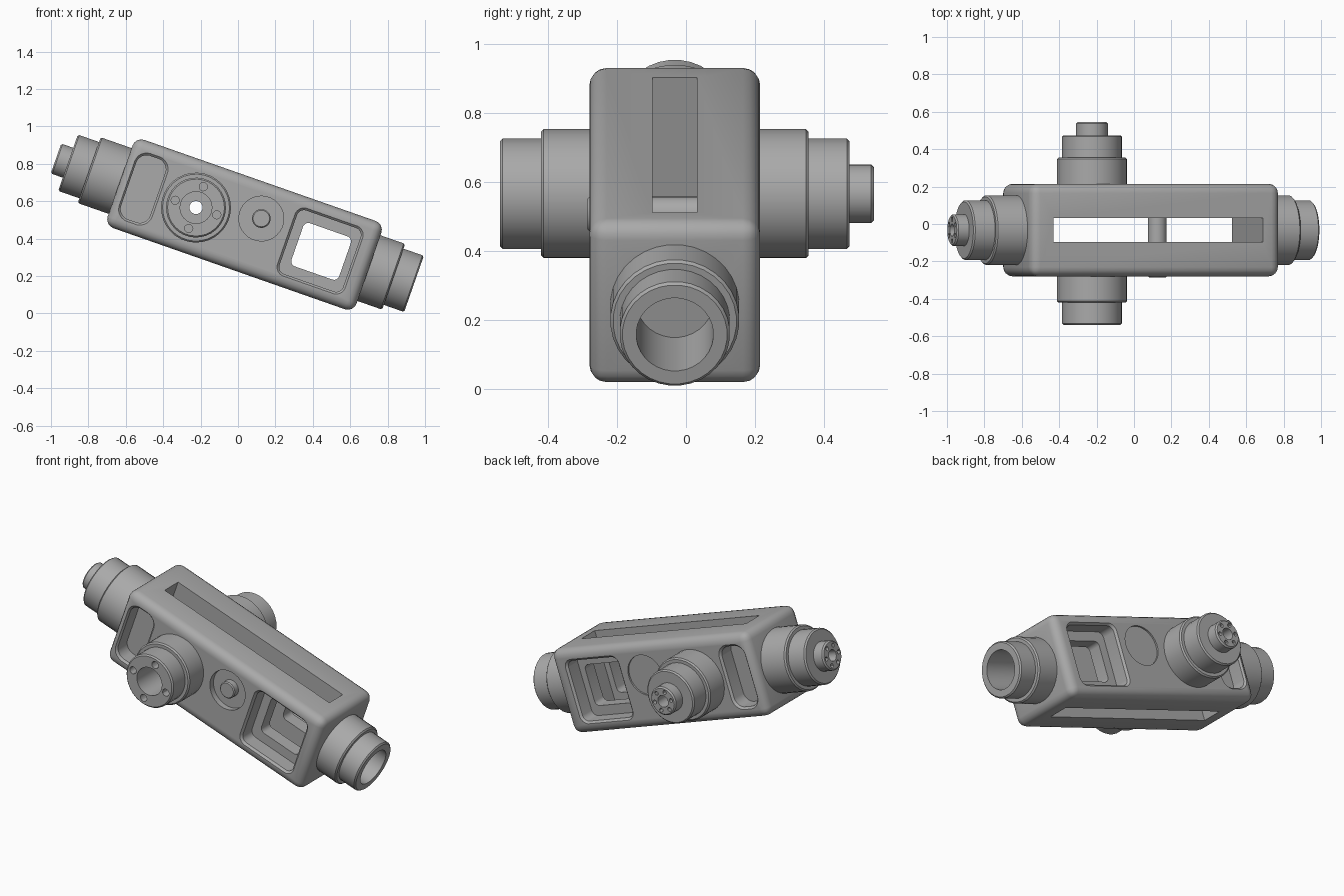
import bpy, bmesh
from math import cos, sin, pi, radians, copysign
from mathutils import Matrix

cube = bpy.data.objects.get("Cube")
if cube:
    bpy.data.objects.remove(cube, do_unlink=True)

mat = bpy.data.materials.new("machined grey")
mat.use_nodes = True
grey = (0.4, 0.4, 0.4, 1)
mat.diffuse_color = grey
mat.node_tree.nodes["Principled BSDF"].inputs["Base Color"].default_value = grey

# Everything is built level around the origin, then tilted into place
PLACE = Matrix.Translation((0.035, -0.0325, 0.475)) @ Matrix.Rotation(radians(19.3), 4, 'Y')
LENGTH, WIDTH, HEIGHT = 1.41, 0.495, 0.50
SIDE, END = WIDTH / 2, LENGTH / 2


def add_object(name, bm):
    bmesh.ops.recalc_face_normals(bm, faces=bm.faces)
    mesh = bpy.data.meshes.new(name)
    bm.to_mesh(mesh)
    bm.free()
    mesh.materials.append(mat)
    ob = bpy.data.objects.new(name, mesh)
    bpy.context.collection.objects.link(ob)
    return ob


def loft(name, sections, axis, sign=1, centre=(0, 0), n=32):
    """Sections are (distance, width, height, corner radius) along an axis."""
    bm = bmesh.new()
    rings = []
    for t, w, h, r in sections:
        ring = []
        for i in range(n):
            a = 2 * pi * (i + 0.5) / n
            p = centre[0] + copysign(w / 2 - r, cos(a)) + r * cos(a)
            q = centre[1] + copysign(h / 2 - r, sin(a)) + r * sin(a)
            d = sign * t
            co = {'X': (d, p, q), 'Y': (p, d, q), 'Z': (p, q, d)}[axis]
            ring.append(bm.verts.new(co))
        rings.append(ring)
    for lo, hi in zip(rings, rings[1:]):
        for i in range(n):
            j = (i + 1) % n
            bm.faces.new((lo[i], lo[j], hi[j], hi[i]))
    bm.faces.new(rings[0])
    bm.faces.new(rings[-1])
    return add_object(name, bm)


def turned(name, start, steps, axis, sign=1, centre=(0, 0), edge=0.0, n=32):
    """Stepped round part; steps are (radius, end distance)."""
    profile = []
    for r, end in steps:
        profile.append((start, r))
        if edge:
            profile += [(end - edge, r), (end, r - edge)]
        else:
            profile.append((end, r))
        start = end
    return loft(name, [(t, 2 * r, 2 * r, r) for t, r in profile], axis, sign, centre, n)


def cut(cutter, *targets):
    cutter.hide_render = True
    for ob in targets:
        mod = ob.modifiers.new("cut", 'BOOLEAN')
        mod.operation = 'DIFFERENCE'
        mod.solver = 'EXACT'
        mod.object = cutter
        bpy.context.view_layer.objects.active = ob
        bpy.ops.object.modifier_apply(modifier=mod.name)
    bpy.data.objects.remove(cutter, do_unlink=True)


def bolt_circle(target, count, ring, r, face, depth, axis, sign, centre=(0, 0)):
    for i in range(count):
        a = 2 * pi * i / count
        c = (centre[0] + ring * cos(a), centre[1] + ring * sin(a))
        cut(turned("bolt_cutter", face - depth, [(r, face + 0.05)], axis, sign, c, n=12), target)


def pocket(target, u, w, h, r, depth, sign):
    """Rounded pocket with a softened rim in one side of the body."""
    rim = 0.012
    sections = [(SIDE - depth, w, h, r), (SIDE - rim, w, h, r),
                (SIDE + rim, w + 4 * rim, h + 4 * rim, r + 2 * rim)]
    cut(loft("pocket_cutter", sections, 'Y', sign, (u, 0)), target)


# Rounded box body
bm = bmesh.new()
bmesh.ops.create_cube(bm, size=1)
bmesh.ops.scale(bm, vec=(LENGTH, WIDTH, HEIGHT), verts=bm.verts)
bmesh.ops.bevel(bm, geom=bm.edges[:], offset=0.05, segments=4, profile=0.5, affect='EDGES')
body = add_object("body", bm)

# Stepped collars on the two ends and the two sides
HUB = (-0.275, 0)
BIG, MID, STUB = 0.187, 0.16, 0.085
right_collar = turned("left_end_socket", END - 0.03, [(BIG, 0.845), (MID, 0.96)], 'X', 1, edge=0.008)
left_collar = turned("right_end_collar", END - 0.03, [(BIG, 0.88), (MID, 1.0), (STUB, 1.068)],
                     'X', -1, edge=0.008)
front_collar = turned("front_socket", SIDE - 0.012, [(BIG, 0.388), (MID, 0.507)], 'Y', -1, HUB, 0.008)
back_collar = turned("back_collar", SIDE - 0.012, [(BIG, 0.388), (MID, 0.507), (STUB, 0.577)],
                     'Y', 1, HUB, 0.008)

# Long slot straight down through the body
cut(loft("slot_cutter", [(-0.3, 1.185, 0.13, 0), (0.3, 1.185, 0.13, 0)], 'Z', 1, (0.0125, 0), 4), body)

# Side pockets, window recesses and the window opening
for s in (-1, 1):
    pocket(body, -0.574, 0.165, 0.36, 0.06, 0.1, s)
    pocket(body, 0.428, 0.36, 0.36, 0.04, 0.1, s)
cut(loft("window_cutter", [(-0.3, 0.27, 0.245, 0.03), (0.3, 0.27, 0.245, 0.03)], 'Y', 1, (0.434, 0)), body)

# Cross pin in its shallow round recesses
PIN = (0.074, 0.06)
cut(turned("recess_cutter", SIDE - 0.035, [(0.12, 0.4)], 'Y', -1, PIN), body)
cut(turned("recess_cutter", SIDE - 0.01, [(0.12, 0.4)], 'Y', 1, PIN), body)
pin = turned("cross_pin", -0.2, [(0.05, SIDE + 0.006)], 'Y', -1, PIN, 0.006)

# Bores through the collars
cut(turned("hub_bore", -0.7, [(0.035, 0.22), (0.085, 0.6)], 'Y', -1, HUB),
    body, front_collar, back_collar)
cut(turned("end_bore", 0.667, [(0.112, 1.1)], 'X', 1), body, right_collar)
cut(turned("stub_bore", 0.96, [(0.033, 1.2)], 'X', -1), left_collar)

# Bolt holes
bolt_circle(front_collar, 4, 0.118, 0.022, 0.507, 0.06, 'Y', -1, HUB)
bolt_circle(back_collar, 6, 0.058, 0.012, 0.577, 0.03, 'Y', 1, HUB)
bolt_circle(left_collar, 6, 0.058, 0.012, 1.068, 0.03, 'X', -1)

# Smooth shading and final placement
for ob in (body, right_collar, left_collar, front_collar, back_collar, pin):
    ob.data.transform(PLACE)
    bpy.ops.object.select_all(action='DESELECT')
    ob.select_set(True)
    bpy.context.view_layer.objects.active = ob
    bpy.ops.object.shade_smooth_by_angle(angle=radians(30))
